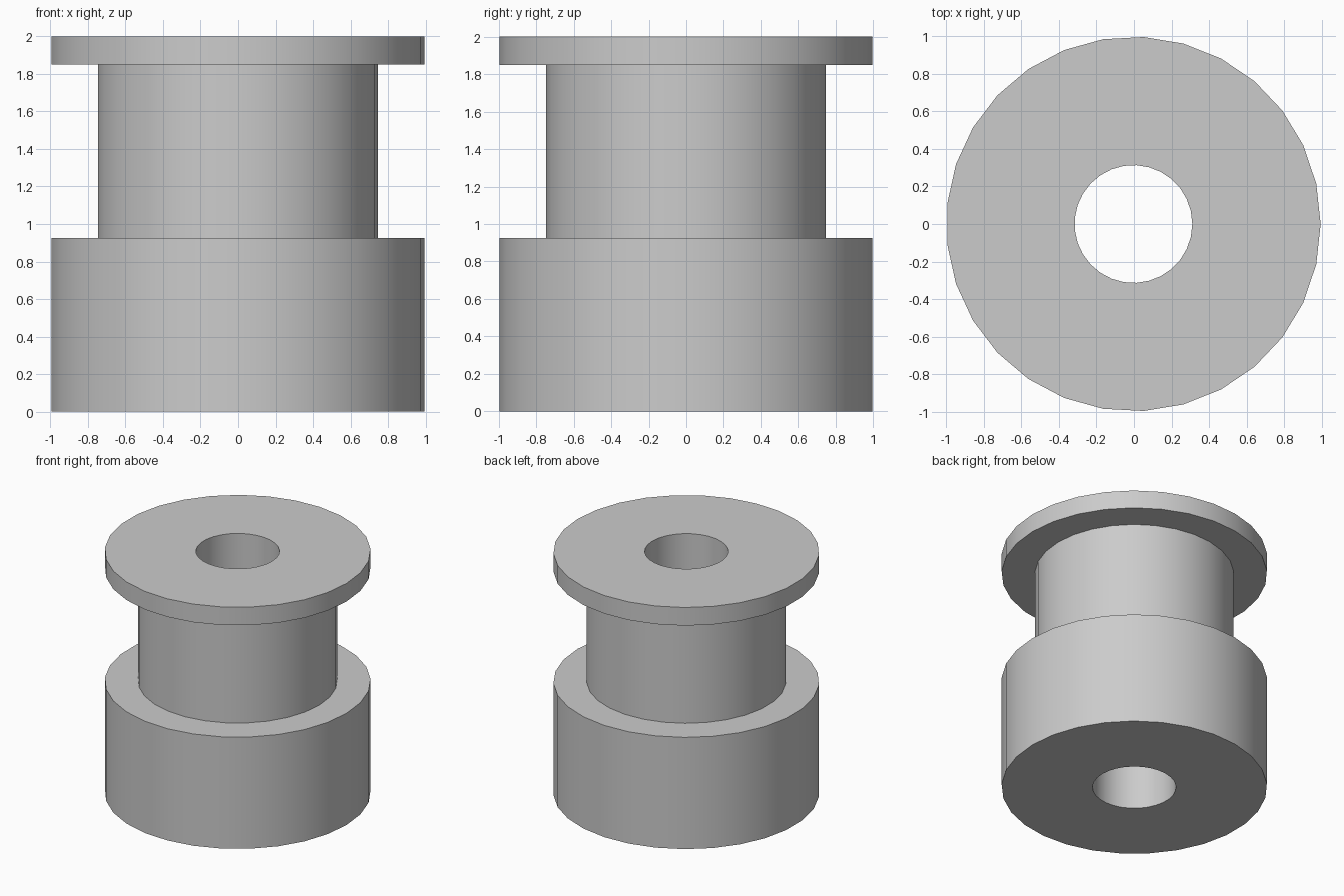
import bpy
import bmesh
import math

cube = bpy.data.objects.get("Cube")
if cube:
    bpy.data.objects.remove(cube, do_unlink=True)

SIDES = 29
OUTER, NECK, BORE = 0.998, 0.748, 0.314
BASE_TOP, FLANGE_BOTTOM, HEIGHT = 0.925, 1.85, 2.0

# Plain grey
grey = bpy.data.materials.new("plain_grey")
grey.use_nodes = True
colour = (0.6, 0.6, 0.6, 1.0)
grey.diffuse_color = colour
grey.node_tree.nodes["Principled BSDF"].inputs["Base Color"].default_value = colour

# Cross-section of the bored spool: wide base, neck and thin flange
profile = [
    (BORE, 0), (OUTER, 0), (OUTER, BASE_TOP), (NECK, BASE_TOP),
    (NECK, FLANGE_BOTTOM), (OUTER, FLANGE_BOTTOM), (OUTER, HEIGHT), (BORE, HEIGHT),
]

# Turn the closed section around the vertical axis
bm = bmesh.new()
verts = [bm.verts.new((r, 0, z)) for r, z in profile]
edges = [bm.edges.new((v, verts[(i + 1) % len(verts)])) for i, v in enumerate(verts)]
bmesh.ops.spin(bm, geom=verts + edges, cent=(0, 0, 0), axis=(0, 0, 1),
               angle=math.tau, steps=SIDES, use_duplicate=False)
bmesh.ops.remove_doubles(bm, verts=bm.verts[:], dist=0.0005)
bmesh.ops.recalc_face_normals(bm, faces=bm.faces[:])

# An odd side count sits slightly off-axis when centred by its bounds
bmesh.ops.translate(bm, verts=bm.verts[:], vec=(-0.003, 0, 0))

mesh = bpy.data.meshes.new("flanged_spool")
bm.to_mesh(mesh)
bm.free()
mesh.materials.append(grey)
spool = bpy.data.objects.new("flanged_spool", mesh)
bpy.context.collection.objects.link(spool)

# Smooth round walls with sharp rims
bpy.ops.object.select_all(action="DESELECT")
spool.select_set(True)
bpy.context.view_layer.objects.active = spool
bpy.ops.object.shade_smooth_by_angle(angle=math.radians(30))
